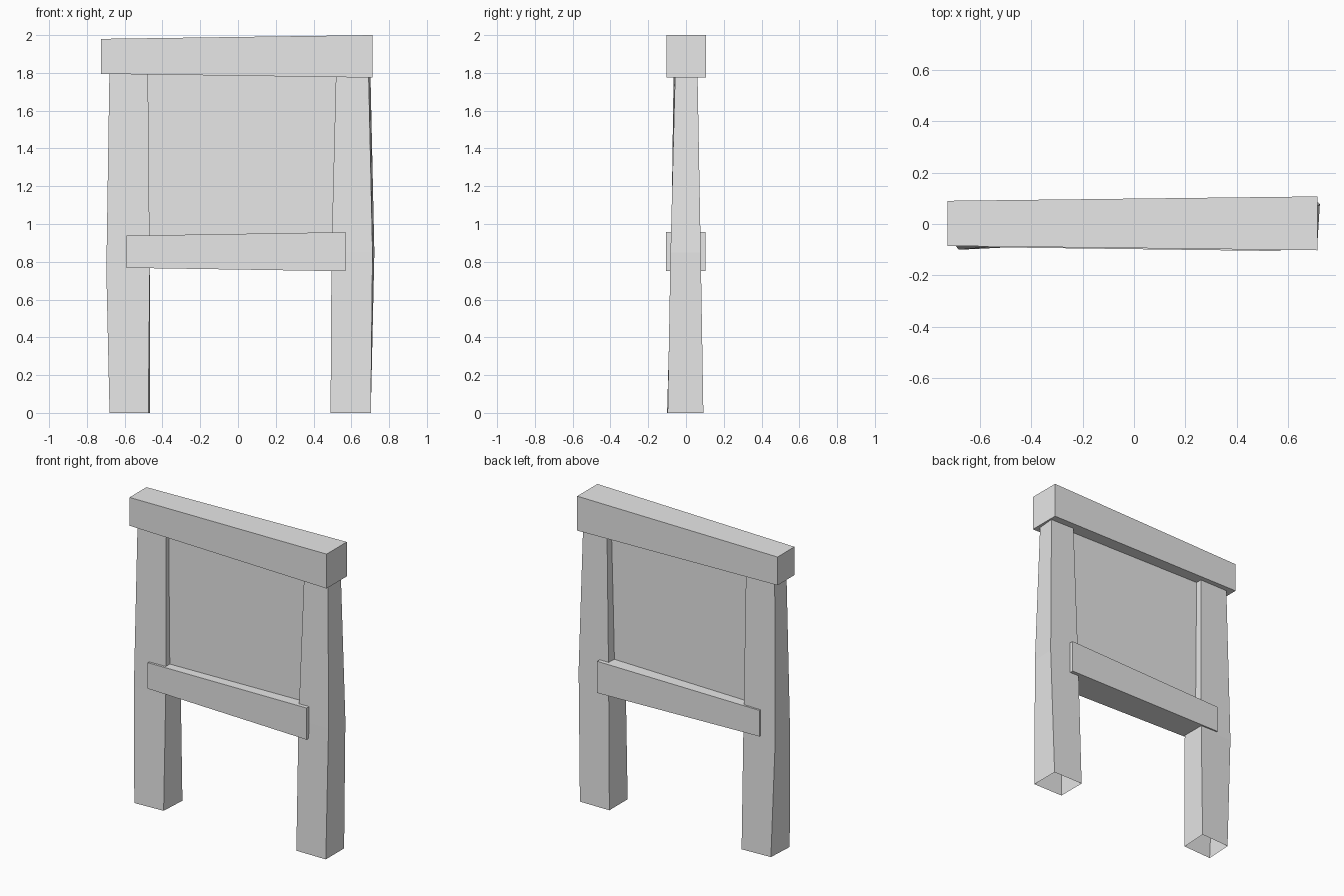
import bpy
import bmesh

default_cube = bpy.data.objects.get("Cube")
if default_cube:
    bpy.data.objects.remove(default_cube, do_unlink=True)

# Single pale grey material
grey = bpy.data.materials.new("pale_grey")
grey.use_nodes = True
colour = (0.8, 0.8, 0.8, 1.0)
grey.diffuse_color = colour
grey.node_tree.nodes["Principled BSDF"].inputs["Base Color"].default_value = colour


def loft(name, rings, cap_start=True):
    """Skin four-cornered rings into a flat-shaded solid."""
    bm = bmesh.new()
    loops = [[bm.verts.new(point) for point in ring] for ring in rings]
    for low, high in zip(loops, loops[1:]):
        for i in range(len(low)):
            j = (i + 1) % len(low)
            bm.faces.new((low[i], low[j], high[j], high[i]))
    if cap_start:
        bm.faces.new(list(reversed(loops[0])))
    bm.faces.new(loops[-1])
    bmesh.ops.recalc_face_normals(bm, faces=bm.faces)
    mesh = bpy.data.meshes.new(name)
    bm.to_mesh(mesh)
    bm.free()
    mesh.materials.append(grey)
    obj = bpy.data.objects.new(name, mesh)
    bpy.context.collection.objects.link(obj)
    return obj


def level_ring(z, left, right, front, back, skew_x=0.0, skew_y=0.0):
    """Horizontal section, slightly skewed like rough-cut timber."""
    return [(left, front - skew_y, z), (right, front, z),
            (right + skew_x, back, z), (left + skew_x, back - skew_y, z)]


def end_ring(x, bottom, top, front, back):
    """Upright section across a horizontal plank."""
    return [(x, front, bottom), (x, back, bottom), (x, back, top), (x, front, top)]


# Legs: foot, waist and top sections, open underneath
right_leg = [
    level_ring(0.0, -0.68, -0.475, -0.09, 0.09, skew_x=0.01, skew_y=0.01),
    level_ring(0.75, -0.697, -0.467, -0.08, 0.075),
    level_ring(1.85, -0.68, -0.477, -0.06, 0.06, skew_y=0.005),
]
left_leg = [
    level_ring(0.0, 0.49, 0.703, -0.097, 0.092),
    level_ring(0.85, 0.495, 0.712, -0.082, 0.078, skew_x=0.01),
    level_ring(1.85, 0.52, 0.69, -0.056, 0.06, skew_x=0.01),
]
loft("right_leg", right_leg, cap_start=False)
loft("left_leg", left_leg, cap_start=False)

# Planks: each grows a little towards the left end
loft("top_beam", [end_ring(-0.725, 1.795, 1.98, -0.085, 0.09),
                  end_ring(0.712, 1.775, 2.0, -0.102, 0.107)])
loft("cross_rail", [end_ring(-0.59, 0.768, 0.938, -0.09, 0.083),
                    end_ring(0.57, 0.75, 0.957, -0.105, 0.103)])

# Board filling the frame between rail and beam
loft("back_panel", [end_ring(x, 0.85, 1.85, -0.035, 0.02) for x in (-0.55, 0.58)])
